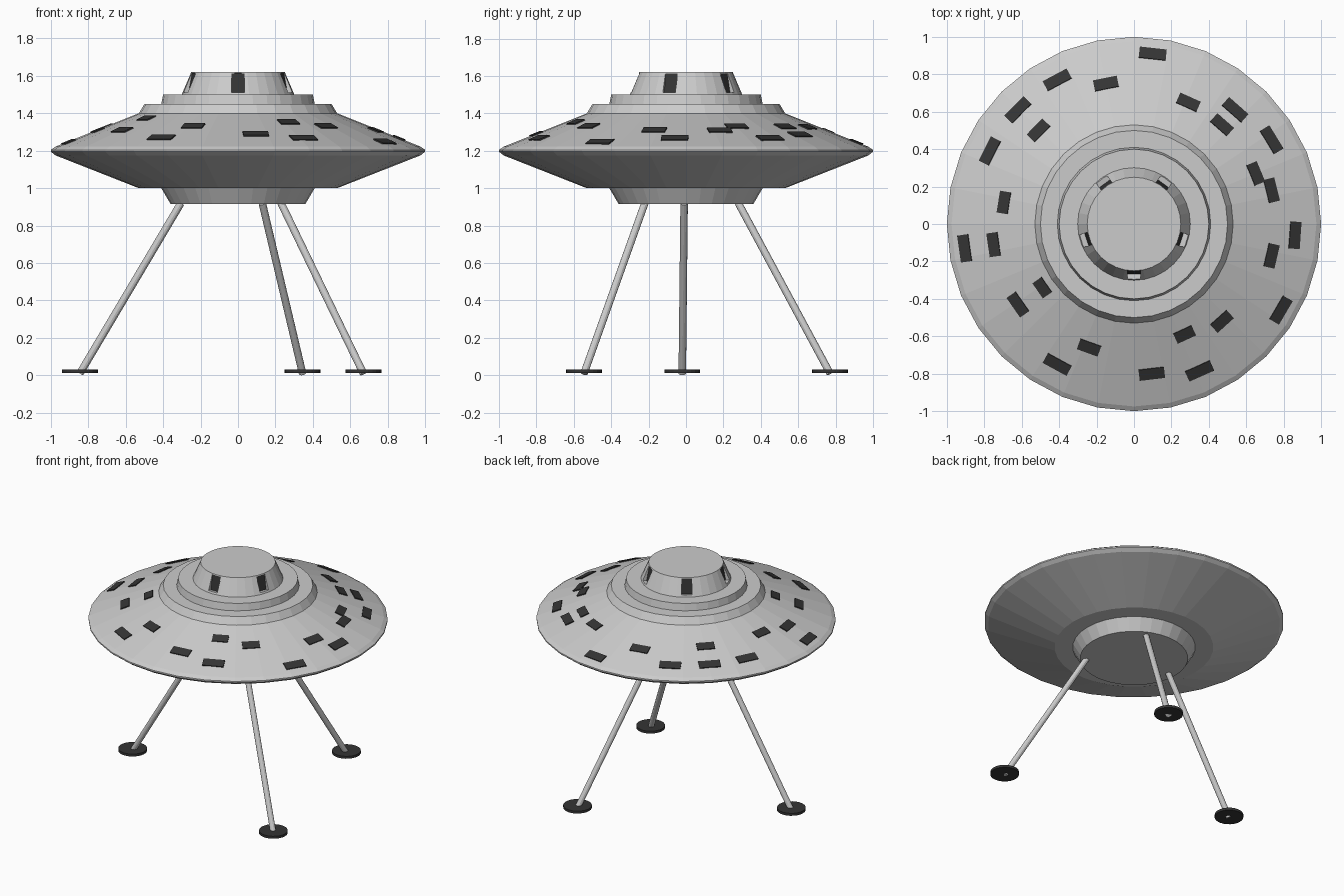
import bpy, bmesh, math
from mathutils import Vector, Matrix

if "Cube" in bpy.data.objects:
    bpy.data.objects.remove(bpy.data.objects["Cube"])

SIDES = 32
dark = bpy.data.materials.new("dark")
dark.diffuse_color = (0.035, 0.035, 0.035, 1)
dark.use_nodes = True
dark.node_tree.nodes["Principled BSDF"].inputs["Base Color"].default_value = dark.diffuse_color


def finish(bm, name, mat=None):
    bmesh.ops.recalc_face_normals(bm, faces=bm.faces)
    me = bpy.data.meshes.new(name)
    bm.to_mesh(me)
    bm.free()
    ob = bpy.data.objects.new(name, me)
    bpy.context.collection.objects.link(ob)
    if mat:
        me.materials.append(mat)
    return ob


def lathe(name, profile):
    """Revolve (radius, z) points around z and cap both ends."""
    bm = bmesh.new()
    rings = [[bm.verts.new((r * math.cos(2 * math.pi * i / SIDES),
                            r * math.sin(2 * math.pi * i / SIDES), z))
              for i in range(SIDES)] for r, z in profile]
    for a, b in zip(rings, rings[1:]):
        for i in range(SIDES):
            j = (i + 1) % SIDES
            bm.faces.new((a[i], a[j], b[j], b[i]))
    bm.faces.new(rings[0])
    bm.faces.new(rings[-1])
    return finish(bm, name)


def rod(name, p, q, radius, sides, mat=None):
    p, q = Vector(p), Vector(q)
    bm = bmesh.new()
    m = Matrix.Translation((p + q) / 2) @ (q - p).to_track_quat('Z', 'Y').to_matrix().to_4x4()
    bmesh.ops.create_cone(bm, cap_ends=True, segments=sides, radius1=radius,
                          radius2=radius, depth=(q - p).length, matrix=m)
    return finish(bm, name, mat)


def add_box(bm, size, matrix):
    bmesh.ops.create_cube(bm, size=1, matrix=matrix @ Matrix.Diagonal((*size, 1)))


# Saucer hull with stepped decks
lathe("hull", [(0.36, 0.915), (0.41, 1.0), (0.53, 1.0), (0.975, 1.175), (1.0, 1.195),
               (1.0, 1.205), (0.975, 1.222), (0.53, 1.40), (0.50, 1.45), (0.41, 1.45),
               (0.40, 1.50), (0.29, 1.50)])

# Cabin with recessed windows
cabin = lathe("cabin", [(0.302, 1.498), (0.25, 1.62)])
cut, panes = bmesh.new(), bmesh.new()
for k in range(5):
    turn = Matrix.Rotation(math.radians(270 + 72 * k), 4, 'Z')
    tilt = turn @ Matrix.Translation((0.255, 0, 1.56)) @ Matrix.Rotation(math.radians(-10), 4, 'Y')
    add_box(cut, (0.1, 0.07, 0.108), tilt @ Matrix.Translation((0.05, 0, 0)))
    add_box(panes, (0.01, 0.07, 0.108), tilt @ Matrix.Translation((-0.003, 0, 0)))
cutter = finish(cut, "window_cutter")
cutter.hide_render = True
cutter.hide_viewport = True
cutter.display_type = 'WIRE'
mod = cabin.modifiers.new("windows", 'BOOLEAN')
mod.operation = 'DIFFERENCE'
mod.solver = 'EXACT'
mod.object = cutter
finish(panes, "cabin_windows", dark)

# Scattered portholes lying on the sloping upper hull
spots = [(0.10, 0.91), (-0.41, 0.77), (-0.15, 0.75), (-0.62, 0.61), (-0.51, 0.50),
         (-0.77, 0.39), (-0.695, 0.115), (0.29, 0.65), (0.54, 0.61), (0.47, 0.53),
         (0.735, 0.45), (0.65, 0.27), (0.735, 0.18), (0.86, -0.06), (0.735, -0.17),
         (0.785, -0.46), (0.47, -0.52), (0.27, -0.59), (0.35, -0.785), (0.095, -0.80),
         (-0.24, -0.66), (-0.41, -0.75), (-0.62, -0.43), (-0.49, -0.34),
         (-0.75, -0.11), (-0.905, -0.13)]
slope = math.atan2(0.178, 0.445)
ports = bmesh.new()
for x, y in spots:
    r = math.hypot(x, y)
    z = 1.40 - (r - 0.53) * 0.4
    width = 0.08 + 0.065 * min(1, (r - 0.5) / 0.35)
    m = (Matrix.Rotation(math.atan2(y, x), 4, 'Z') @ Matrix.Translation((r, 0, z))
         @ Matrix.Rotation(slope, 4, 'Y'))
    add_box(ports, (0.062, width, 0.01), m)
finish(ports, "hull_windows", dark)

# Three splayed legs with round foot pads
legs = [((-0.305, -0.01), (-0.845, -0.02)),
        ((0.13, 0.28), (0.345, 0.77)),
        ((0.23, -0.22), (0.67, -0.545))]
for n, (top, foot) in enumerate(legs, 1):
    rod(f"leg_{n}", (*top, 0.92), (*foot, 0.01), 0.02, 12)
    rod(f"foot_{n}", (*foot, 0.012), (*foot, 0.03), 0.096, 24, dark)
